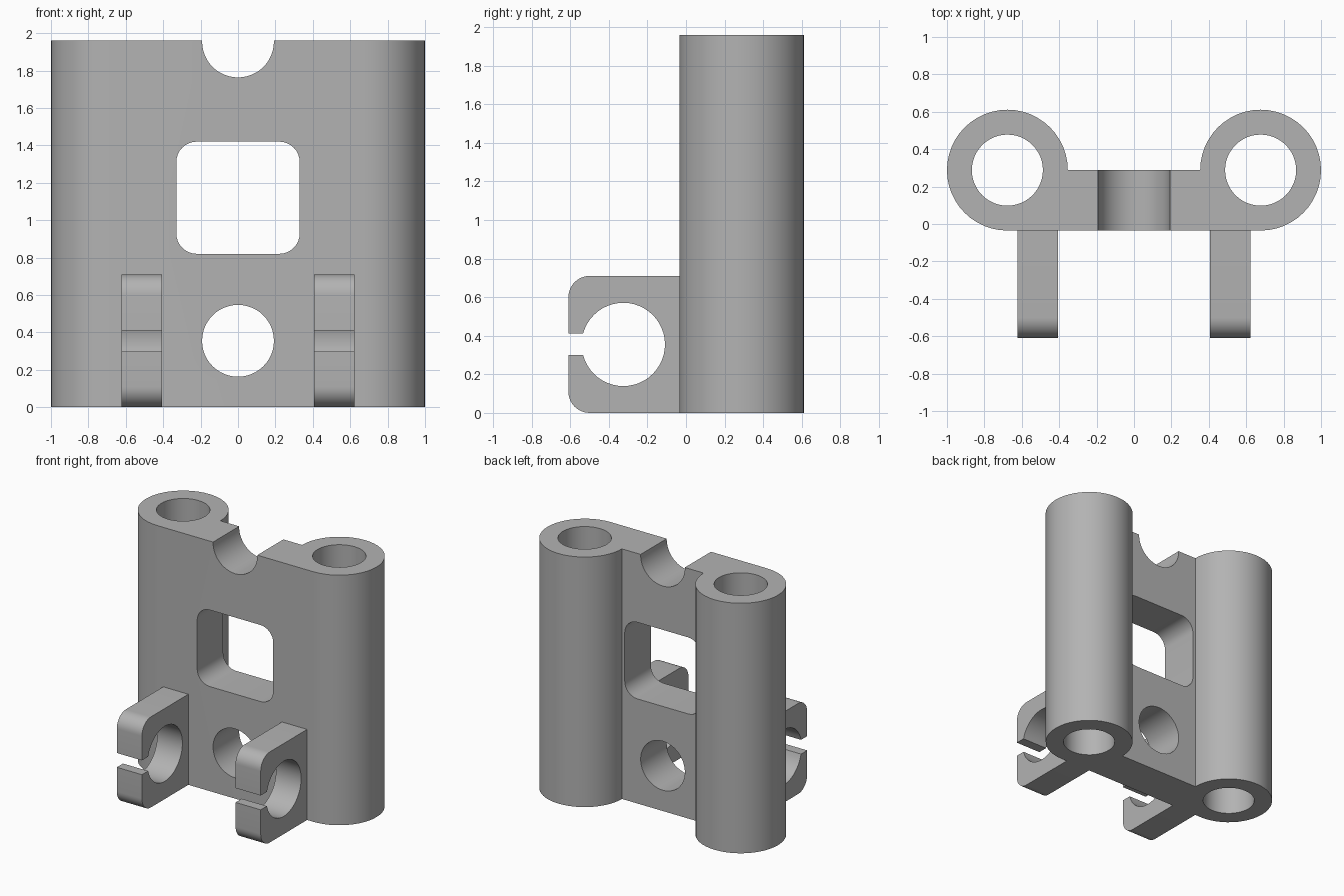
import bpy, bmesh
from math import cos, sin, radians, asin, degrees

if "Cube" in bpy.data.objects:
    bpy.data.objects.remove(bpy.data.objects["Cube"], do_unlink=True)

GREY = (0.45, 0.45, 0.45, 1)
mat = bpy.data.materials.new("plain grey")
mat.use_nodes = True
mat.diffuse_color = GREY
mat.node_tree.nodes["Principled BSDF"].inputs["Base Color"].default_value = GREY

HEIGHT, FRONT, BACK = 1.96, -0.035, 0.288
TUBE_X, TUBE_R, BORE_R = 0.677, 0.323, 0.19


def arc(cu, cv, r, start, end, steps):
    """Points along an arc, angles in degrees."""
    angles = [radians(start + (end - start) * i / steps) for i in range(steps + 1)]
    return [(cu + r * cos(a), cv + r * sin(a)) for a in angles]


def circle(cu, cv, r, steps=48):
    return arc(cu, cv, r, 0, 360, steps)[:-1]


def rounded_box(u0, u1, v0, v1, r):
    return (arc(u1 - r, v1 - r, r, 0, 90, 8) + arc(u0 + r, v1 - r, r, 90, 180, 8)
            + arc(u0 + r, v0 + r, r, 180, 270, 8) + arc(u1 - r, v0 + r, r, 270, 360, 8))


def prism(name, profile, axis, lo, hi):
    """Extrude a closed profile along one axis."""
    place = {"x": lambda u, v, w: (w, u, v),
             "y": lambda u, v, w: (u, w, v),
             "z": lambda u, v, w: (u, v, w)}[axis]
    bm = bmesh.new()
    base = bm.faces.new([bm.verts.new(place(u, v, lo)) for u, v in profile])
    ext = bmesh.ops.extrude_face_region(bm, geom=[base])["geom"]
    bmesh.ops.translate(bm, vec=place(0, 0, hi - lo),
                        verts=[g for g in ext if isinstance(g, bmesh.types.BMVert)])
    bmesh.ops.recalc_face_normals(bm, faces=bm.faces)
    mesh = bpy.data.meshes.new(name)
    bm.to_mesh(mesh)
    bm.free()
    mesh.materials.append(mat)
    obj = bpy.data.objects.new(name, mesh)
    bpy.context.collection.objects.link(obj)
    return obj


def activate(obj):
    bpy.ops.object.select_all(action="DESELECT")
    obj.select_set(True)
    bpy.context.view_layer.objects.active = obj


def cut(obj, cutter):
    cutter.hide_render = True
    mod = obj.modifiers.new("cut", "BOOLEAN")
    mod.operation, mod.solver, mod.object = "DIFFERENCE", "EXACT", cutter
    activate(obj)
    bpy.ops.object.modifier_apply(modifier=mod.name)
    bpy.data.objects.remove(cutter, do_unlink=True)


def smooth(obj):
    activate(obj)
    bpy.ops.object.shade_smooth_by_angle(angle=radians(30))


# Body: two tubes joined by a flat web
outline = (arc(TUBE_X, BACK, TUBE_R, -90, 180, 36)
           + arc(-TUBE_X, BACK, TUBE_R, 0, 270, 36))
body = prism("twin_tube_body", outline, "z", 0, HEIGHT)

# Tube bores
for side in (-1, 1):
    cut(body, prism("bore_cutter", circle(side * TUBE_X, BACK, BORE_R), "z", -0.1, HEIGHT + 0.1))

# Web openings: top notch, window and round hole
for profile in (circle(0, 1.955, 0.192),
                rounded_box(-0.33, 0.33, 0.82, 1.42, 0.11),
                circle(0, 0.355, 0.192)):
    cut(body, prism("web_cutter", profile, "y", -0.3, 0.6))
smooth(body)

# Clips: C-shaped brackets with a slot open to the front
CY, CZ, CR, SLOT, TIP, ROUND = -0.325, 0.355, 0.216, 0.056, -0.61, 0.11
gap = degrees(asin(SLOT / CR))
clip_profile = (
    [(FRONT, 0), (FRONT, 2 * CZ)]
    + arc(TIP + ROUND, 2 * CZ - ROUND, ROUND, 90, 180, 10)
    + [(TIP, CZ + SLOT)]
    + arc(CY, CZ, CR, 180 - gap, gap - 180, 44)
    + [(TIP, CZ - SLOT)]
    + arc(TIP + ROUND, ROUND, ROUND, 180, 270, 10))
for name, centre in (("left_clip", 0.515), ("right_clip", -0.515)):
    smooth(prism(name, clip_profile, "x", centre - 0.109, centre + 0.109))
